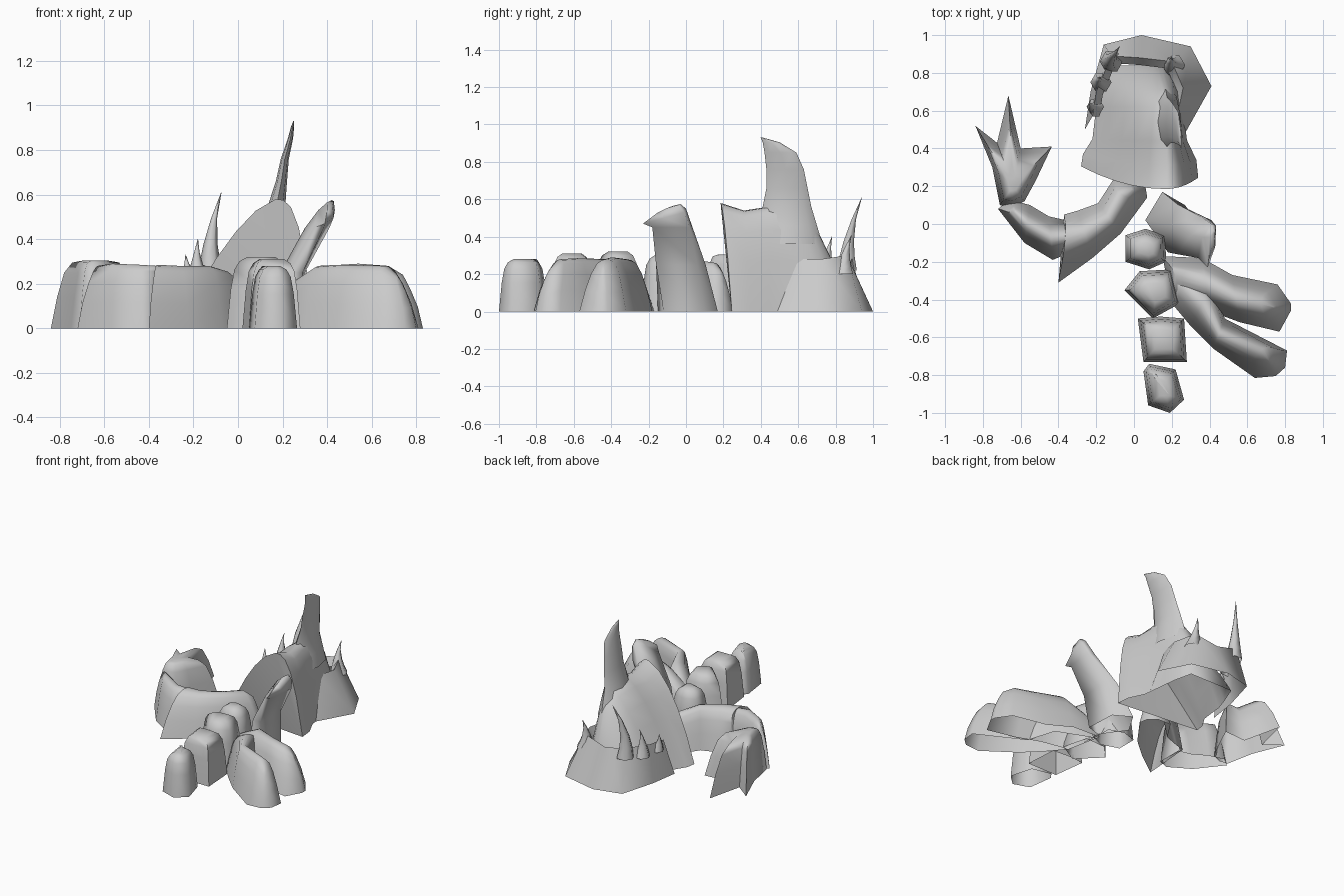
import bpy, bmesh, math
from mathutils import Vector

if "Cube" in bpy.data.objects:
    bpy.data.objects.remove(bpy.data.objects["Cube"])

stone = bpy.data.materials.new("grey_stone")
stone.use_nodes = True
stone.diffuse_color = (0.6, 0.6, 0.6, 1)
stone.node_tree.nodes["Principled BSDF"].inputs["Base Color"].default_value = (0.6, 0.6, 0.6, 1)


def finish(name, bm):
    bmesh.ops.recalc_face_normals(bm, faces=bm.faces)
    mesh = bpy.data.meshes.new(name)
    bm.to_mesh(mesh)
    bm.free()
    obj = bpy.data.objects.new(name, mesh)
    bpy.context.collection.objects.link(obj)
    mesh.materials.append(stone)
    bpy.ops.object.select_all(action='DESELECT')
    obj.select_set(True)
    bpy.context.view_layer.objects.active = obj
    bpy.ops.object.shade_smooth_by_angle(angle=math.radians(80))


def loft(name, rings, closed=True, caps=(-1,)):
    """Skin a stack of equal-length rings and cap the chosen ones."""
    bm = bmesh.new()
    rows = [[bm.verts.new(p) for p in ring] for ring in rings]
    n = len(rows[0])
    for a, b in zip(rows, rows[1:]):
        for i in range(n if closed else n - 1):
            j = (i + 1) % n
            bm.faces.new((a[i], a[j], b[j], b[i]))
    for c in caps:
        bm.faces.new(rows[c])
    bmesh.ops.triangulate(bm, faces=[f for f in bm.faces if len(f.verts) > 4])
    finish(name, bm)


def inset(outline, d):
    """Move an outline inward by d."""
    pts = [Vector(p) for p in outline]
    n = len(pts)
    area = sum(pts[i - 1].x * pts[i].y - pts[i].x * pts[i - 1].y for i in range(n))
    s = 1 if area > 0 else -1
    out = []
    for i, p in enumerate(pts):
        a = (p - pts[i - 1]).normalized()
        b = (pts[(i + 1) % n] - p).normalized()
        na, nb = Vector((-a.y, a.x)) * s, Vector((-b.y, b.x)) * s
        m = (na + nb).normalized()
        out.append(p + m * d / max(m.dot(na), 0.55))
    return out


def ridge(name, stations):
    """Rounded limb: each station is two ground points, a height and a lean of its top."""
    half = [(0, 0), (.1, .4), (.2, .72), (.3, .91), (.4, .98)]
    profile = half + [(.5, 1)] + [(1 - t, z) for t, z in reversed(half)]
    rings = []
    for left, right, height, lean in stations:
        a, b, lean = Vector(left), Vector(right), Vector(lean)
        ring = []
        for t, z in profile:
            p = a.lerp(b, t) + lean * z ** 1.5
            ring.append((p.x, p.y, z * height))
        rings.append(ring)
    loft(name, rings, closed=False, caps=(0, -1))


def tube(name, path, sides=8):
    """Upright spike: each path entry is x, y, z, x radius, y radius."""
    angles = [math.tau * i / sides for i in range(sides)]
    loft(name, [[(x + rx * math.cos(t), y + ry * math.sin(t), z) for t in angles]
                for x, y, z, rx, ry in path])


# Skull: a row of lopsided arches, rounded on its right, steeper on its left
arches = []
for y, left, right, top, peak, bow in (
        (.185, -.28, .34, .58, .17, .12), (.31, -.27, .33, .54, .17, .06),
        (.44, -.22, .28, .56, .17, .01), (.62, -.20, .26, .55, .17, 0),
        (.71, -.17, .25, .42, .15, 0), (.84, -.12, .22, .15, .10, 0)):
    ring = []
    for i in range(-5, 6):
        f = abs(i) / 5
        side = left if i < 0 else right
        z = top * (1 - f ** (1.5 if i < 0 else 3))
        ring.append((peak + (side - peak) * f, y + bow * f * f * (1 if i < 0 else .5), z))
    arches.append(ring)
loft("skull", arches, closed=False, caps=(0, -1))

# Tall forward-curving horn on the skull
tube("horn", [(.165, .55, .36, .085, .18), (.17, .545, .46, .065, .155),
              (.175, .54, .56, .038, .13), (.195, .54, .66, .025, .11),
              (.21, .53, .76, .018, .10), (.235, .505, .85, .012, .085),
              (.245, .455, .905, .007, .045), (.25, .405, .93, .002, .006)])

# Jaw: flared U-shaped wall, folded over at the rim
jaw_base = [(-.26, .5), (-.23, .7), (-.16, .95), (.04, 1), (.3, .94), (.41, .73), (.27, .48)]
jaw_rim = [(-.22, .57, .26), (-.2, .7, .27), (-.12, .89, .29), (.03, .88, .26),
           (.2, .86, .3), (.26, .72, .28), (.23, .58, .28)]
loft("jaw", [[(x, y, 0) for x, y in jaw_base], jaw_rim,
             [(.03 + (x - .03) * .85, .56 + (y - .56) * .88, z - .06) for x, y, z in jaw_rim]],
     closed=False, caps=())

# Teeth: root, tip, root radius and bend
for name, root, tip, r, curve in (
        ("back_tooth", (-.12, .86, .22), (-.075, .94, .61), .06, .09),
        ("right_tooth", (-.175, .75, .2), (-.18, .78, .40), .055, .03),
        ("front_right_tooth", (-.205, .62, .2), (-.235, .64, .33), .045, .02),
        ("left_tooth", (.21, .84, .2), (.2, .885, .41), .06, .04)):
    a, b = Vector(root), Vector(tip)
    path = []
    for t in (0, .2, .4, .7, 1):
        p = a.lerp(b, t)
        bend = (t - t * t) * curve
        w = r * (1 - t) ** 1.3 + .001
        path.append((p.x - bend, p.y - bend, p.z, w, w))
    tube(name, path, 6)

# Right arm
ridge("upper_arm", [((0, .25), (.06, .2), .22, (-.04, -.04)),
                    ((-.1, .25), (.07, .14), .26, (-.05, -.04)),
                    ((-.19, .11), (-.07, -.05), .28, (0, 0)),
                    ((-.3, .07), (-.22, -.18), .28, (0, 0)),
                    ((-.37, .05), (-.4, -.31), .285, (.02, .05))])
ridge("forearm", [((-.36, .02), (-.36, -.16), .28, (0, 0)),
                  ((-.45, .04), (-.43, -.19), .285, (0, 0)),
                  ((-.55, .1), (-.58, -.1), .29, (0, 0)),
                  ((-.66, .13), (-.72, .08), .28, (.06, -.04))])

# Three-fingered hand, drawn in towards the knuckles
hand = [(-.71, .1), (-.75, .3), (-.84, .52), (-.725, .43), (-.665, .68), (-.6, .4),
        (-.435, .41), (-.52, .23), (-.58, .12), (-.65, .09)]
loft("hand", [[(-.64 + (x + .64) * s, .2 + (y - .2) * s, z) for x, y in hand]
              for s, z in ((1, 0), (.86, .14), (.7, .25), (.52, .295), (.25, .305))])

# Legs
ridge("left_leg", [((.15, -.17), (.2, -.42), .2, (.05, 0)),
                   ((.36, -.18), (.4, -.46), .28, (0, 0)),
                   ((.52, -.27), (.56, -.52), .29, (0, 0)),
                   ((.76, -.32), (.77, -.57), .28, (-.09, .02)),
                   ((.83, -.42), (.83, -.46), .24, (-.09, 0))])
ridge("right_leg", [((.17, -.2), (.2, -.42), .2, (.05, -.03)),
                    ((.42, -.3), (.3, -.54), .28, (0, 0)),
                    ((.48, -.5), (.42, -.66), .285, (0, 0)),
                    ((.81, -.67), (.64, -.815), .28, (-.06, .07)),
                    ((.8, -.76), (.75, -.805), .23, (-.06, .06))])

# Leaning claw with a beak-like tip
loft("claw", [[(.06, .02, 0), (.15, .17, 0), (.27, .10, 0), (.28, -.12, 0), (.18, -.15, 0)],
              [(.19, .0, .25), (.23, .105, .25), (.30, .06, .25), (.29, -.16, .25), (.23, -.16, .25)],
              [(.30, -.06, .45), (.36, .035, .45), (.41, .02, .45), (.385, -.18, .45), (.34, -.18, .45)],
              [(.36, -.07, .53), (.41, .0, .55), (.435, -.01, .53), (.43, -.12, .5), (.39, -.23, .47)],
              [(.40, -.07, .565), (.42, -.03, .575), (.43, -.04, .57), (.425, -.11, .55), (.40, -.15, .53)]])

# Row of backbone stumps
stumps = (
    ([(-.045, -.06), (.06, -.025), (.165, -.06), (.17, -.2), (.08, -.24), (-.045, -.2)], .30),
    ([(.03, -.25), (.2, -.24), (.245, -.42), (.1, -.5), (-.05, -.35)], .32),
    ([(.02, -.5), (.14, -.49), (.265, -.5), (.28, -.73), (.05, -.73)], .31),
    ([(.05, -.78), (.08, -.74), (.22, -.77), (.265, -.93), (.19, -1), (.075, -.96)], .28))
for i, (outline, top) in enumerate(stumps):
    levels = [(0, 0), (.013, top * .55), (.025, top * .82), (.042, top * .94), (.068, top)]
    loft(f"backbone_stump_{i + 1}", [[(p.x, p.y, z) for p in inset(outline, d)] for d, z in levels])
